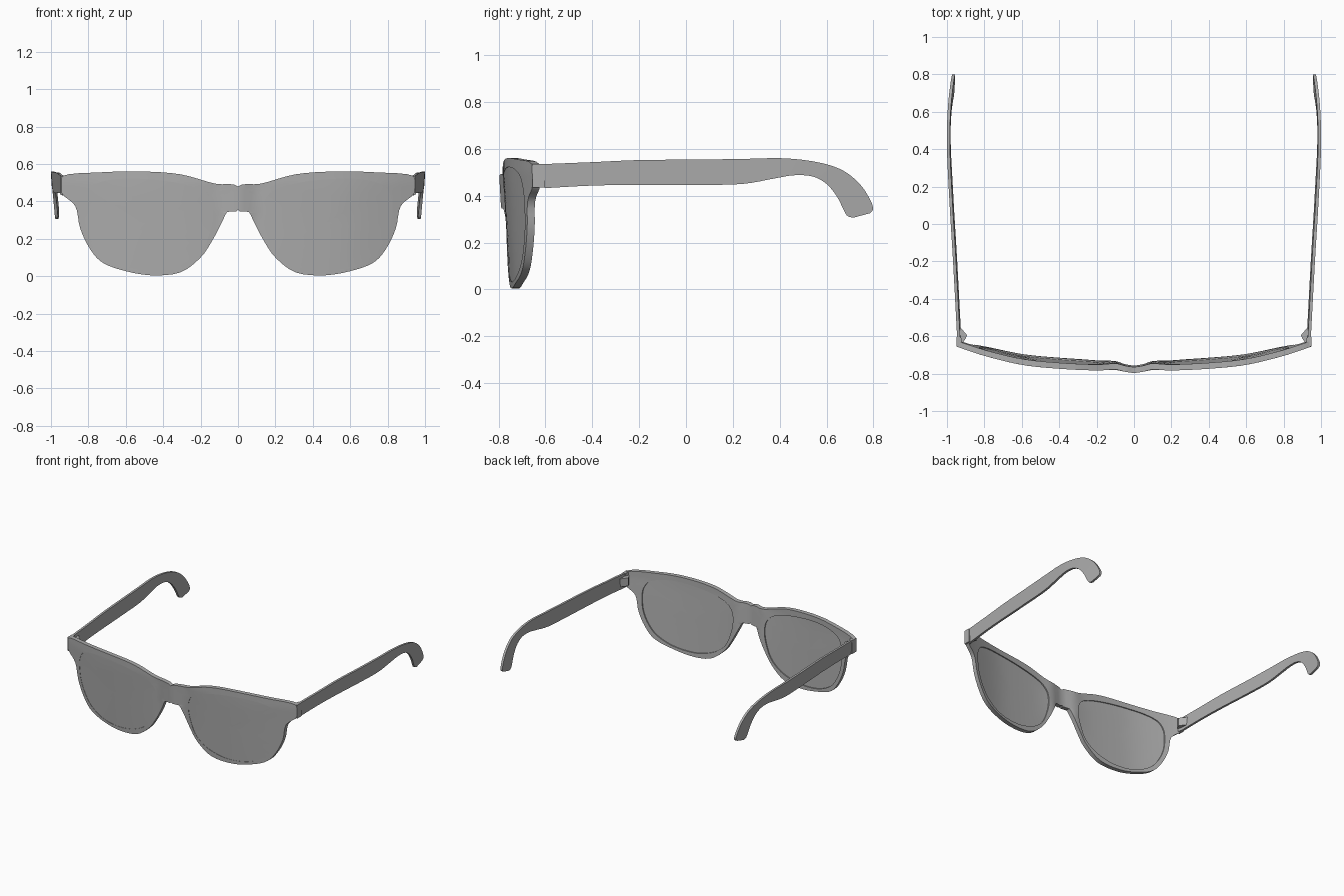
import bpy, bmesh
from mathutils import Vector

if "Cube" in bpy.data.objects:
    bpy.data.objects.remove(bpy.data.objects["Cube"])

grey = bpy.data.materials.new("plain_grey")
grey.use_nodes = True
COLOUR = (0.42, 0.42, 0.42, 1)
grey.diffuse_color = COLOUR
grey.node_tree.nodes["Principled BSDF"].inputs["Base Color"].default_value = COLOUR


def spline(points, steps, closed=False):
    """Smooth curve through points of any dimension."""
    pts, n, out = [Vector(p) for p in points], len(points), []
    pick = (lambda i: pts[i % n]) if closed else (lambda i: pts[max(0, min(n - 1, i))])
    for i in range(n if closed else n - 1):
        a, b, c, d = (pick(i + k) for k in (-1, 0, 1, 2))
        for s in range(steps):
            t = s / steps
            m0, m1 = (c - a) / 2, (d - b) / 2
            out.append(b + m0 * t + (3 * (c - b) - 2 * m0 - m1) * t ** 2
                       + (2 * (b - c) + m0 + m1) * t ** 3)
    return out if closed else out + [pts[-1]]


def lookup(curve, value):
    """Read the second coordinate of a curve at the given first one."""
    for a, b in zip(curve, curve[1:]):
        if value <= b[0]:
            return a[1] + (b[1] - a[1]) * (value - a[0]) / (b[0] - a[0])
    return curve[-1][1]


def loft(name, rings, wrap=False):
    """Skin closed rings; wrap joins last to first, otherwise cap the ends."""
    bm = bmesh.new()
    rows = [[bm.verts.new(p) for p in ring] for ring in rings]
    n = len(rows[0])
    for a, b in zip(rows, rows[1:] + rows[:1] if wrap else rows[1:]):
        for i in range(n):
            j = (i + 1) % n
            bm.faces.new((a[i], a[j], b[j], b[i]))
    if not wrap:
        bm.faces.new(rows[0])
        bm.faces.new(rows[-1])
    # open the centre plane so that the mirrored halves join
    inner = [f for f in bm.faces if all(abs(v.co.x) < 1e-5 for v in f.verts)]
    bmesh.ops.delete(bm, geom=inner, context='FACES')
    bmesh.ops.recalc_face_normals(bm, faces=bm.faces)
    mesh = bpy.data.meshes.new(name)
    bm.to_mesh(mesh)
    bm.free()
    mesh.materials.append(grey)
    ob = bpy.data.objects.new(name, mesh)
    bpy.context.collection.objects.link(ob)
    mirror = ob.modifiers.new("Mirror", 'MIRROR')
    mirror.merge_threshold = 0.0005
    bpy.ops.object.select_all(action='DESELECT')
    ob.select_set(True)
    bpy.context.view_layer.objects.active = ob
    bpy.ops.object.shade_smooth_by_angle(angle=0.6)
    return ob


# curved front of the glasses as seen from above
wrap_curve = spline([(0, -.798), (.05, -.79), (.1, -.778), (.2, -.783), (.4, -.774),
                     (.6, -.753), (.8, -.705), (.95, -.655)], 6)


def on_front(x, z, depth=0.0):
    lean = 0.055 * max(0, 0.5 - z)
    return (x, lookup(wrap_curve, x) + lean + depth, z)


# rim outline (x, z) paired with the lens opening (x, z)
outline = spline([
    (0, .48, .15, .42), (.125, .495, .205, .465), (.31, .545, .33, .5),
    (.525, .56, .5, .52), (.74, .555, .66, .518), (.94, .535, .77, .49),
    (.943, .445, .813, .44), (.87, .375, .825, .375), (.845, .26, .815, .27),
    (.8, .16, .775, .175), (.735, .08, .71, .1), (.63, .035, .59, .045),
    (.47, .005, .43, .033), (.31, .02, .3, .065), (.2, .1, .22, .115),
    (.135, .195, .175, .17), (.085, .29, .145, .25), (.055, .345, .132, .31),
    (0, .355, .132, .37)], 4, closed=True)
for p in outline:
    p[0] = max(0, min(.945, p[0]))
    p[1] = max(0, p[1])


def rim_ring(t, depth):
    return [on_front(p[0] + (p[2] - p[0]) * t, p[1] + (p[3] - p[1]) * t, depth)
            for p in outline]


steps = [0, .25, .5, .75, 1]
loft("front_frame", [rim_ring(t, 0) for t in steps]
     + [rim_ring(t, .032) for t in reversed(steps)], wrap=True)

# lenses sit almost flush in the openings
cx, cz = .48, .29


def lens_ring(s, depth):
    return [on_front(cx + (p[2] - cx) * s, cz + (p[3] - cz) * s, depth) for p in outline]


sizes = [.04, .2, .4, .6, .8, 1]
loft("lenses", [lens_ring(s, .002) for s in sizes]
     + [lens_ring(s, .024) for s in reversed(sizes)])


def prism(name, plan, low, high):
    return loft(name, [[(x, y, z) for x, y in plan] for z in (low, high)])


# corner blocks and hinges
prism("end_pieces", [(.948, -.656), (.948, -.605), (.925, -.605), (.915, -.645)], .435, .536)
prism("hinges", [(.938, -.54), (.92, -.562), (.892, -.595), (.9, -.612),
                 (.918, -.64), (.94, -.62)], .455, .515)

# temples: upper edge (y, z) paired with lower edge (y, z)
side = spline([(-.605, .535, -.605, .432), (-.4, .543, -.4, .443), (-.2, .552, -.2, .446),
               (.05, .554, .05, .446), (.25, .557, .24, .45), (.4, .56, .38, .474),
               (.52, .55, .46, .487), (.62, .528, .54, .482), (.69, .495, .6, .45),
               (.75, .44, .645, .395), (.79, .375, .675, .335), (.798, .34, .69, .313),
               (.785, .325, .715, .306)], 4)
spread = spline([(-.61, .947), (-.2, .968), (.1, .986), (.4, 1.0), (.6, .998), (.8, .985)], 5)


def temple_ring(p):
    def at(y, z, inset):
        return (lookup(spread, y) - .06 * (.56 - z) - inset, y, z)
    return [at(p[0], p[1], 0), at(p[2], p[3], 0),
            at(p[2], p[3], .016), at(p[0], p[1], .016)]


loft("temples", [temple_ring(p) for p in side])
